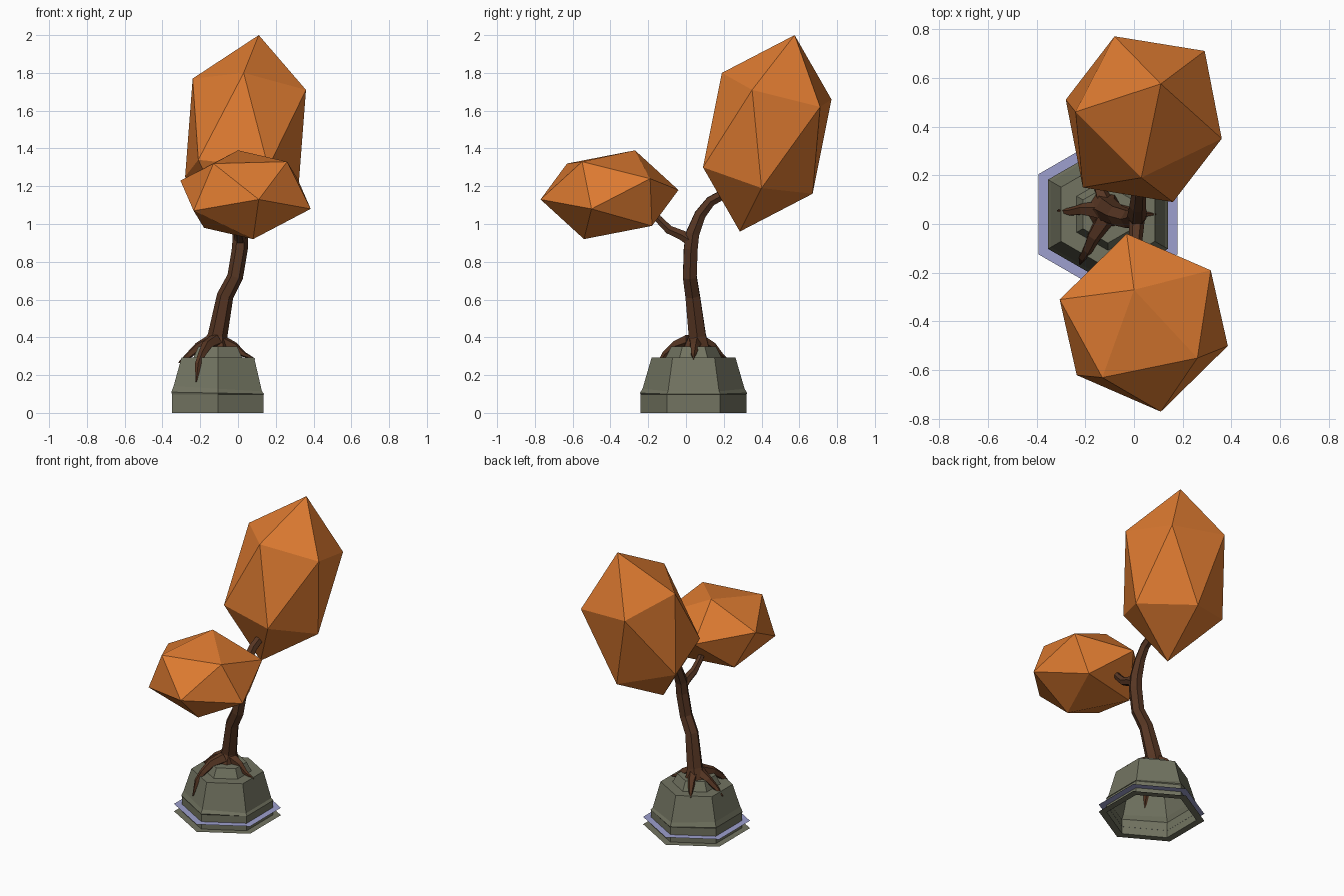
import bpy, bmesh, math
from mathutils import Vector

if "Cube" in bpy.data.objects:
    bpy.data.objects.remove(bpy.data.objects["Cube"])


def material(name, rgb):
    m = bpy.data.materials.new(name)
    m.diffuse_color = (*rgb, 1)
    m.use_nodes = True
    m.node_tree.nodes["Principled BSDF"].inputs["Base Color"].default_value = m.diffuse_color
    return m


ORANGE = material("autumn orange", (0.72, 0.195, 0.03))
BARK = material("dark bark", (0.095, 0.037, 0.017))
STONE = material("grey green stone", (0.17, 0.175, 0.12))
BLUE = material("pale blue", (0.34, 0.35, 0.62))


def finish(bm, name, mat, recalc=True):
    if recalc:
        bmesh.ops.recalc_face_normals(bm, faces=bm.faces)
    me = bpy.data.meshes.new(name)
    bm.to_mesh(me)
    bm.free()
    me.materials.append(mat)
    ob = bpy.data.objects.new(name, me)
    bpy.context.collection.objects.link(ob)
    return ob


def bridge(bm, a, b):
    n = len(a)
    for i in range(n):
        bm.faces.new((a[i], a[(i + 1) % n], b[(i + 1) % n], b[i]))


def crown(name, centre, arms):
    """Stretched icosahedron: six half-axes, each mirrored through the centre."""
    bm = bmesh.new()
    c = Vector(centre)
    for arm in arms:
        for s in (1, -1):
            bm.verts.new(c + s * Vector(arm))
    bmesh.ops.convex_hull(bm, input=bm.verts)
    finish(bm, name, ORANGE)


def tube(name, path, sides=6):
    """Faceted limb through (x, y, z, radius) points."""
    bm = bmesh.new()
    pts = [Vector(p[:3]) for p in path]
    side = None
    last = None
    for i, p in enumerate(pts):
        t = (pts[min(i + 1, len(pts) - 1)] - pts[max(i - 1, 0)]).normalized()
        if side is None:
            side = Vector((1, 0, 0)) if abs(t.x) < 0.7 else Vector((0, 1, 0))
        side = (side - t * side.dot(t)).normalized()
        up = t.cross(side)
        ring = []
        for k in range(sides):
            a = math.tau * k / sides
            ring.append(bm.verts.new(p + path[i][3] * (side * math.cos(a) + up * math.sin(a))))
        if last:
            bridge(bm, last, ring)
        else:
            bm.faces.new(ring)
        last = ring
    bm.faces.new(last)
    finish(bm, name, BARK)


CX, CY = -0.107, 0.04


def hex_ring(bm, r, z, tilt=0):
    ring = []
    for k in range(6):
        a = math.radians(30 + 60 * k)
        x, y = r * math.cos(a), r * math.sin(a)
        ring.append(bm.verts.new((CX + x, CY + y, z - tilt * x)))
    return ring


# Hollow hexagonal stone base, open underneath
bm = bmesh.new()
profile = [(0.28, 0, 0), (0.28, 0.098, 0), (0.284, 0.105, 0.02), (0.27, 0.128, 0.06),
           (0.222, 0.293, 0), (0.148, 0.293, 0), (0.118, 0.352, 0)]
rings = [hex_ring(bm, *p) for p in profile]
for a, b in zip(rings, rings[1:]):
    bridge(bm, a, b)
bm.faces.new(rings[-1])
finish(bm, "stone_base", STONE, False)

# Flat rims around the base
for name, z, mat in (("ground_rim", 0.0, STONE), ("blue_rim", 0.05, BLUE)):
    bm = bmesh.new()
    bridge(bm, hex_ring(bm, 0.329, z), hex_ring(bm, 0.279, z))
    finish(bm, name, mat, False)

# Trunk and branches
tube("trunk", [(-0.12, 0.055, 0.33, 0.085), (-0.108, 0.06, 0.41, 0.052), (-0.068, 0.035, 0.62, 0.044),
               (-0.015, 0.02, 0.72, 0.042), (0.01, 0.025, 0.87, 0.042), (0.012, 0.035, 0.95, 0.04),
               (0.015, 0.075, 1.05, 0.034), (0.02, 0.13, 1.12, 0.03), (0.025, 0.22, 1.17, 0.028)])
tube("side_branch", [(0.012, 0.04, 0.9, 0.034), (0.01, -0.02, 0.94, 0.03), (0.005, -0.09, 0.97, 0.026),
                     (0, -0.15, 1.03, 0.022), (0, -0.19, 1.09, 0.018)])

# Roots creeping over the stone
tube("front_root", [(-0.12, 0.02, 0.38, 0.04), (-0.165, -0.05, 0.355, 0.03), (-0.19, -0.105, 0.31, 0.022),
                    (-0.21, -0.135, 0.26, 0.018), (-0.222, -0.165, 0.165, 0.004)], 5)
tube("left_root", [(-0.13, 0.055, 0.385, 0.04), (-0.21, 0.06, 0.35, 0.025), (-0.26, 0.05, 0.305, 0.018),
                   (-0.315, 0.055, 0.265, 0.003)], 5)
tube("right_root", [(-0.1, 0.05, 0.38, 0.04), (-0.02, 0.045, 0.35, 0.026), (0.03, 0.04, 0.31, 0.015),
                    (0.09, 0.04, 0.285, 0.003)], 5)
tube("back_root", [(-0.11, 0.07, 0.38, 0.04), (-0.14, 0.14, 0.35, 0.025), (-0.165, 0.185, 0.305, 0.014),
                   (-0.19, 0.22, 0.285, 0.003)], 5)

# Faceted leaf crowns
crown("large_crown", (0.04, 0.43, 1.48),
      [(0.07, 0.145, 0.52), (-0.01, -0.24, 0.32), (0.32, -0.08, 0.23),
       (-0.28, 0.03, 0.29), (-0.12, 0.34, 0.18), (0.25, 0.28, 0.14)])
crown("small_crown", (0.04, -0.405, 1.155),
      [(-0.04, 0.135, 0.235), (0.07, -0.365, -0.025), (0.22, -0.145, 0.175),
       (-0.17, -0.225, 0.165), (0.345, -0.095, -0.075), (-0.275, -0.215, -0.085)])
